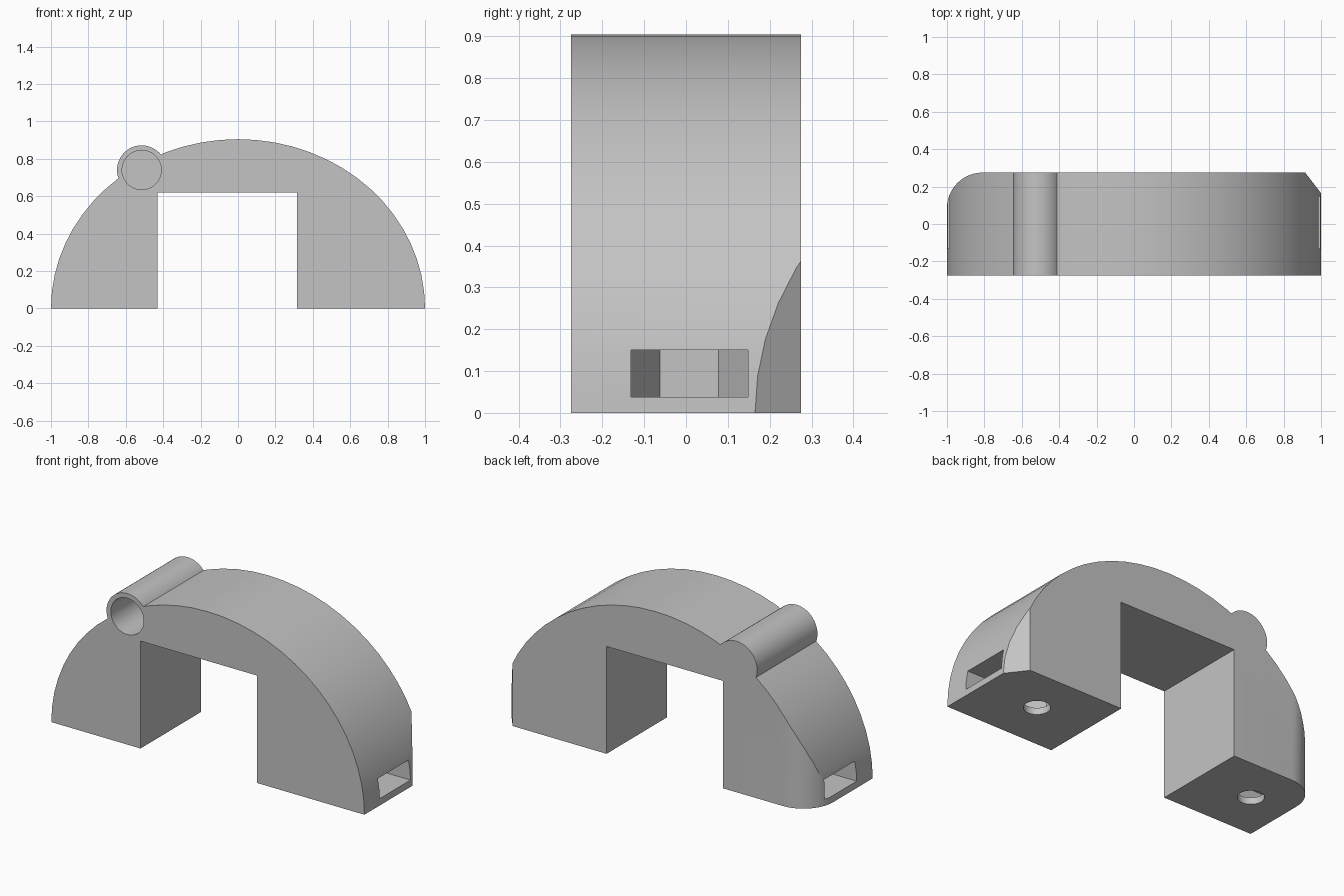
import bpy, bmesh
from math import pi, sin, cos, radians

cube = bpy.data.objects.get("Cube")
if cube:
    bpy.data.objects.remove(cube, do_unlink=True)

HALF = 0.275          # half depth of the arch
RISE = 0.905          # height of the arch
NUT_Y, NUT_R = 0.008, 0.14

grey = bpy.data.materials.new("plain grey")
grey.use_nodes = True
COLOUR = (0.55, 0.55, 0.55, 1)
grey.diffuse_color = COLOUR
grey.node_tree.nodes["Principled BSDF"].inputs["Base Color"].default_value = COLOUR


def prism(name, points, low, high, axis="z"):
    """Extrude a 2D outline along z, or an x-z outline along y."""
    bm = bmesh.new()
    place = (lambda p: (p[0], p[1], low)) if axis == "z" else (lambda p: (p[0], low, p[1]))
    face = bm.faces.new([bm.verts.new(place(p)) for p in points])
    ext = bmesh.ops.extrude_face_region(bm, geom=[face])
    verts = [g for g in ext["geom"] if isinstance(g, bmesh.types.BMVert)]
    offset = (0, 0, high - low) if axis == "z" else (0, high - low, 0)
    bmesh.ops.translate(bm, verts=verts, vec=offset)
    bmesh.ops.recalc_face_normals(bm, faces=bm.faces)
    mesh = bpy.data.meshes.new(name)
    bm.to_mesh(mesh)
    bm.free()
    mesh.materials.append(grey)
    obj = bpy.data.objects.new(name, mesh)
    bpy.context.collection.objects.link(obj)
    return obj


def arc(cx, cy, rx, ry, start, end, steps):
    angles = [radians(start + (end - start) * i / steps) for i in range(steps + 1)]
    return [(cx + rx * cos(a), cy + ry * sin(a)) for a in angles]


def circle(cx, cy, r, steps=48):
    return arc(cx, cy, r, r, 0, 360, steps)[:-1]


def combine(target, tool, operation):
    """Apply a boolean and discard the tool."""
    bpy.context.view_layer.objects.active = target
    mod = target.modifiers.new(operation, "BOOLEAN")
    mod.operation, mod.solver, mod.object = operation, "EXACT", tool
    bpy.ops.object.modifier_apply(modifier=mod.name)
    bpy.data.objects.remove(tool, do_unlink=True)


# Arch with a square opening
outline = arc(0, 0, 1, RISE, 0, 180, 32)
outline += [(-0.43, 0), (-0.43, 0.62), (0.315, 0.62), (0.315, 0)]
arch = prism("arch_body", outline, -HALF, HALF, "y")

# Back corners: one bevelled, one rounded
plan = [(-1.1, -0.4), (1.1, -0.4), (1.1, 0.035), (1, 0.165), (0.915, HALF), (0.818, 0.4)]
plan += [(-0.81, 0.4)] + arc(-0.81, 0.085, 0.19, 0.19, 90, 180, 12) + [(-1.1, 0.085)]
combine(arch, prism("plan_cutter", plan, -0.2, 1.2), "INTERSECT")

# Tube along the shoulder, open at the front
combine(arch, prism("tube", circle(-0.515, 0.74, 0.132), -HALF, HALF, "y"), "UNION")
combine(arch, prism("tube_bore", circle(-0.515, 0.74, 0.105), -0.4, 0.22, "y"), "DIFFERENCE")

# Hexagon-ended side slots and screw holes in both feet
for x, side in ((0.647, 1), (-0.764, -1)):
    inner = x - side * NUT_R * cos(pi / 6)
    slot = [(side * 1.2, NUT_Y - NUT_R), (side * 1.2, NUT_Y + NUT_R), (x, NUT_Y + NUT_R),
            (inner, NUT_Y + NUT_R / 2), (inner, NUT_Y - NUT_R / 2), (x, NUT_Y - NUT_R)]
    combine(arch, prism("slot_cutter", slot, 0.038, 0.15), "DIFFERENCE")
    combine(arch, prism("screw_cutter", circle(x, NUT_Y, 0.069, 32), -0.1, 0.27), "DIFFERENCE")

# Smooth the curves, keep the corners crisp
bpy.ops.object.select_all(action="DESELECT")
arch.select_set(True)
bpy.context.view_layer.objects.active = arch
bpy.ops.object.shade_smooth_by_angle(angle=radians(25))
